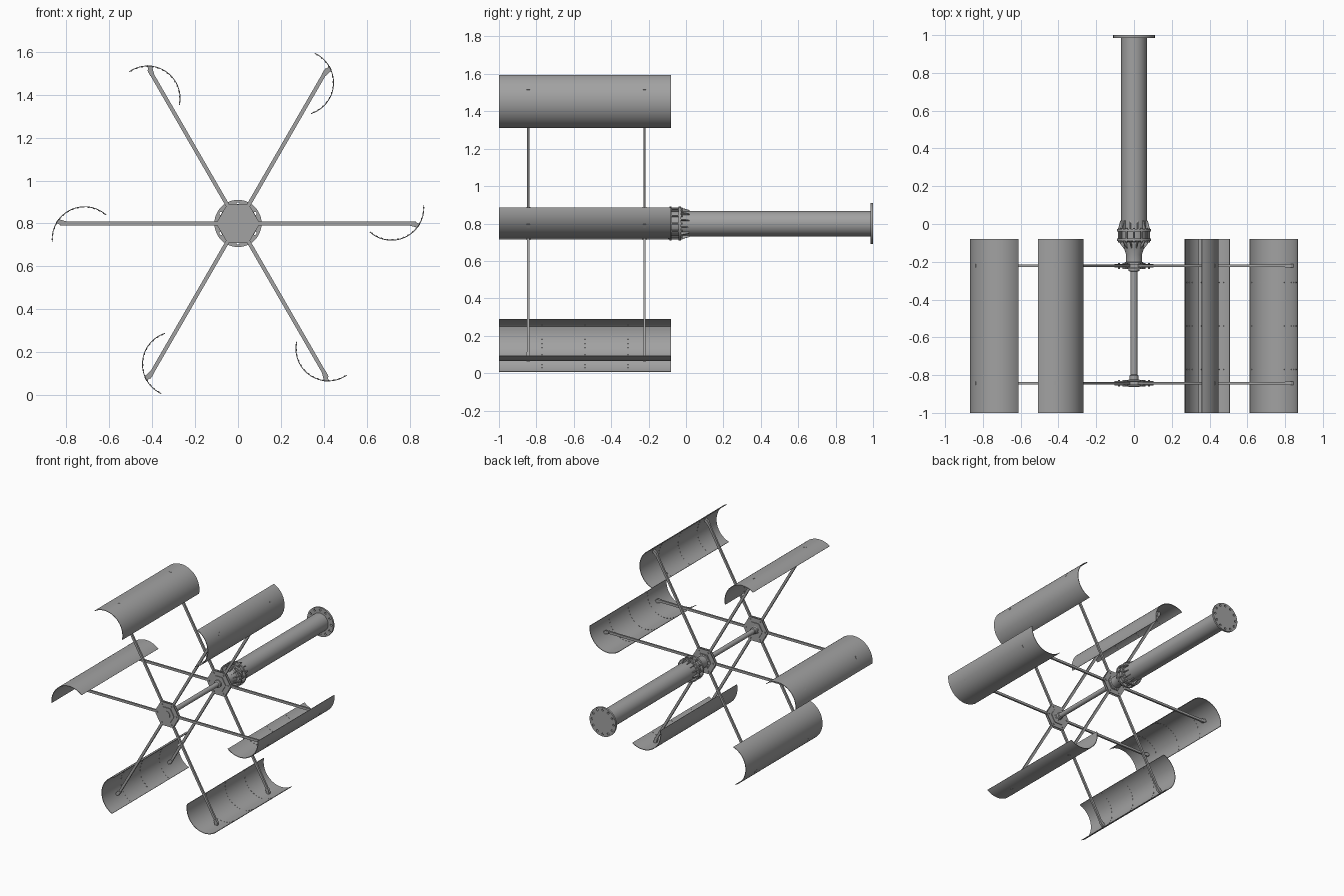
import bpy, bmesh, math
from mathutils import Matrix, Vector

if "Cube" in bpy.data.objects:
    bpy.data.objects.remove(bpy.data.objects["Cube"])

AXIS_Z = 0.80
GREY = bpy.data.materials.new("plain_grey")
GREY.diffuse_color = (0.36, 0.36, 0.36, 1)
GREY.use_nodes = True
GREY.node_tree.nodes["Principled BSDF"].inputs["Base Color"].default_value = GREY.diffuse_color
CENTRE = Matrix.Translation((0, 0, AXIS_Z))


def turn(deg):
    """Placement rotated about the main axle (counter-clockwise from the front)."""
    return CENTRE @ Matrix.Rotation(math.radians(-deg), 4, 'Y')


def finish(name, bm, smooth=True):
    bmesh.ops.recalc_face_normals(bm, faces=bm.faces)
    me = bpy.data.meshes.new(name)
    bm.to_mesh(me)
    bm.free()
    me.materials.append(GREY)
    ob = bpy.data.objects.new(name, me)
    bpy.context.collection.objects.link(ob)
    if smooth:
        bpy.context.view_layer.objects.active = ob
        ob.select_set(True)
        bpy.ops.object.shade_smooth_by_angle(angle=math.radians(30))
        ob.select_set(False)
    return ob


def prism(bm, outline, y0, y1, m):
    """Extrude an (x, z) outline along y."""
    a = [bm.verts.new(m @ Vector((x, y0, z))) for x, z in outline]
    b = [bm.verts.new(m @ Vector((x, y1, z))) for x, z in outline]
    n = len(outline)
    bm.faces.new(a)
    bm.faces.new(b[::-1])
    for i in range(n):
        j = (i + 1) % n
        bm.faces.new((a[i], b[i], b[j], a[j]))


def lathe(bm, profile, sides=32, m=CENTRE):
    """Solid turned about the axle from (radius, y) points, capped at both ends."""
    rings = []
    for r, y in profile:
        rings.append([bm.verts.new(m @ Vector((r * math.cos(k * math.tau / sides), y,
                                               r * math.sin(k * math.tau / sides))))
                      for k in range(sides)])
    bm.faces.new(rings[0])
    bm.faces.new(rings[-1][::-1])
    for p, q in zip(rings, rings[1:]):
        for k in range(sides):
            j = (k + 1) % sides
            bm.faces.new((p[k], q[k], q[j], p[j]))


# Six curved scoop blades with rows of rivets on the inner face
BX, BZ, BR, THICK = 0.715, 0.073, 0.153, 0.004
START, END = -132, 5
for i in range(6):
    m = turn(60 * i)
    bm = bmesh.new()
    angles = [math.radians(START + (END - START) * k / 28) for k in range(29)]
    rows = []
    for y in (-1.0, -0.08):
        for r in (BR, BR - THICK):
            rows.append([bm.verts.new(m @ Vector((BX + r * math.cos(a), y, BZ + r * math.sin(a))))
                         for a in angles])
    of, inf, ob_, ib = rows
    for p, q in ((of, ob_), (ob_, ib), (ib, inf), (inf, of)):
        for k in range(28):
            bm.faces.new((p[k], p[k + 1], q[k + 1], q[k]))
    for k in (0, 28):
        bm.faces.new((of[k], ob_[k], ib[k], inf[k]))
    finish(f"blade_{i + 1}", bm)

    bm = bmesh.new()
    for y in (-0.77, -0.54, -0.31):
        for k in range(14):
            a = math.radians(START + 5 + (END - START - 10) * k / 13)
            r = BR - THICK - 0.001
            pos = Matrix.Translation((BX + r * math.cos(a), y, BZ + r * math.sin(a)))
            bmesh.ops.create_cube(bm, size=1, matrix=m @ pos @ Matrix.Rotation(-a, 4, 'Y')
                                  @ Matrix.Diagonal((0.003, 0.006, 0.008, 1)))
    finish(f"blade_rivets_{i + 1}", bm, False)

# Two spoke sets: arms with angled tip brackets, hexagonal hub plates and bosses
TIP = [(0.80, 0.010), (0.822, 0.010), (0.849, -0.004), (0.838, -0.020), (0.80, -0.010)]
for label, y in (("front", -0.843), ("rear", -0.222)):
    arms, tips, bolts = bmesh.new(), bmesh.new(), bmesh.new()
    for i in range(6):
        m = turn(60 * i)
        prism(arms, [(0.05, -0.009), (0.83, -0.009), (0.83, 0.009), (0.05, 0.009)],
              y - 0.0065, y + 0.0065, m)
        prism(tips, TIP, y - 0.009, y + 0.009, m)
        lathe(bolts, [(0.006, y - 0.016), (0.006, y + 0.016)], 6,
              m @ Matrix.Translation((0.08, 0, 0)))
    finish(f"{label}_arms", arms, False)
    finish(f"{label}_arm_tips", tips, False)
    finish(f"{label}_hub_bolts", bolts, False)
    plates = bmesh.new()
    for s in (-1, 1):
        lathe(plates, [(0.102, y + s * 0.007), (0.102, y + s * 0.011)], 6)
    lathe(plates, [(0.062, y - 0.016), (0.062, y + 0.016)], 6)
    finish(f"{label}_hub", plates, False)

# Axle and its collars
bm = bmesh.new()
lathe(bm, [(0.030, -0.863), (0.030, -0.858), (0.030, -0.825), (0.024, -0.822),
           (0.024, -0.802), (0.018, -0.798), (0.018, -0.252), (0.028, -0.248),
           (0.028, -0.225)])
finish("axle", bm)

# Bearing housing between axle and mast
bm = bmesh.new()
lathe(bm, [(0.050, -0.212), (0.050, -0.203), (0.042, -0.200), (0.042, -0.160),
           (0.052, -0.130), (0.060, -0.095), (0.068, -0.090), (0.068, -0.02)])
finish("bearing_housing", bm)

# Bolted collar flanges with gussets before and after them
bm = bmesh.new()
for y in (-0.083, -0.033):
    lathe(bm, [(0.090, y - 0.006), (0.090, y + 0.006)])
finish("collar_flanges", bm)
bm = bmesh.new()
for i in range(12):
    m = turn(30 * i + 15)
    for pts in ([(0.04, -0.13), (0.055, -0.13), (0.088, -0.088), (0.04, -0.088)],
                [(0.05, -0.03), (0.088, -0.03), (0.074, 0.018), (0.05, 0.018)]):
        # gusset profile lies in the radial plane
        prism(bm, [(r, y) for r, y in pts], -0.003, 0.003,
              m @ Matrix.Rotation(math.radians(90), 4, 'X') @ Matrix.Diagonal((1, 1, -1, 1)))
finish("collar_gussets", bm, False)
bm = bmesh.new()
for i in range(12):
    lathe(bm, [(0.006, -0.097), (0.006, -0.020)], 6,
          turn(30 * i) @ Matrix.Translation((0.080, 0, 0)))
finish("collar_bolts", bm, False)

# Mast tube
bm = bmesh.new()
lathe(bm, [(0.068, -0.03), (0.068, 0.988)], 40)
finish("mast", bm)

# Base flange with a ring of bolt holes
bm = bmesh.new()
lathe(bm, [(0.110, 0.986), (0.110, 1.0)], 48)
flange = finish("base_flange", bm)
bm = bmesh.new()
for i in range(12):
    lathe(bm, [(0.008, 0.95), (0.008, 1.05)], 12,
          turn(30 * i) @ Matrix.Translation((0.091, 0, 0)))
cutter = finish("hole_cutter", bm, False)
cutter.hide_render = True
cutter.hide_viewport = True
mod = flange.modifiers.new("bolt_holes", 'BOOLEAN')
mod.operation = 'DIFFERENCE'
mod.object = cutter
